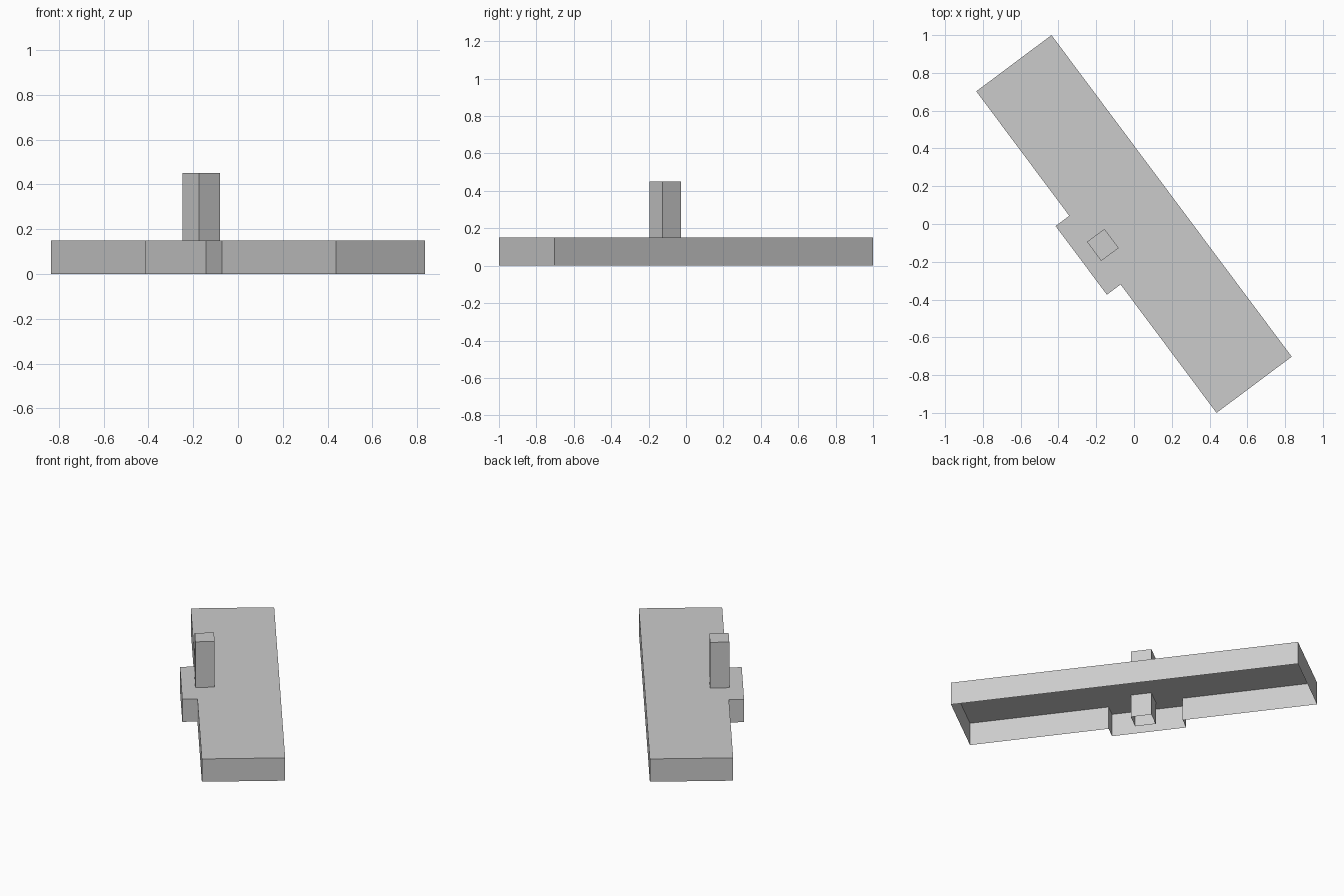
import bpy
import bmesh
import math

if "Cube" in bpy.data.objects:
    bpy.data.objects.remove(bpy.data.objects["Cube"])

ANGLE = math.atan2(-0.801, 0.5985)  # heading of the long side


def open_block(name, footprint, height):
    """Extrude a footprint from z = 0 into thin walls and a flat top, open below."""
    bm = bmesh.new()
    low = [bm.verts.new((x, y, 0)) for x, y in footprint]
    high = [bm.verts.new((x, y, height)) for x, y in footprint]
    n = len(footprint)
    for i in range(n):
        j = (i + 1) % n
        bm.faces.new((low[i], low[j], high[j], high[i]))
    bm.faces.new(high)
    mesh = bpy.data.meshes.new(name)
    bm.to_mesh(mesh)
    bm.free()
    obj = bpy.data.objects.new(name, mesh)
    obj.rotation_euler.z = ANGLE
    bpy.context.collection.objects.link(obj)
    return obj


# Main hall: long rectangle with a shallow porch on one long side
L, W = 1.0625, 0.2485
PORCH_A, PORCH_B, PORCH_Y = -0.24, 0.214, -0.339
open_block("main_hall", [
    (-L, -W), (PORCH_A, -W), (PORCH_A, PORCH_Y), (PORCH_B, PORCH_Y),
    (PORCH_B, -W), (L, -W), (L, W), (-L, W)], 0.15)

# Tower: square shaft running from the ground up through the roof
open_block("tower", [
    (-0.073, -0.256), (0.053, -0.256), (0.053, -0.141), (-0.073, -0.141)], 0.45)
